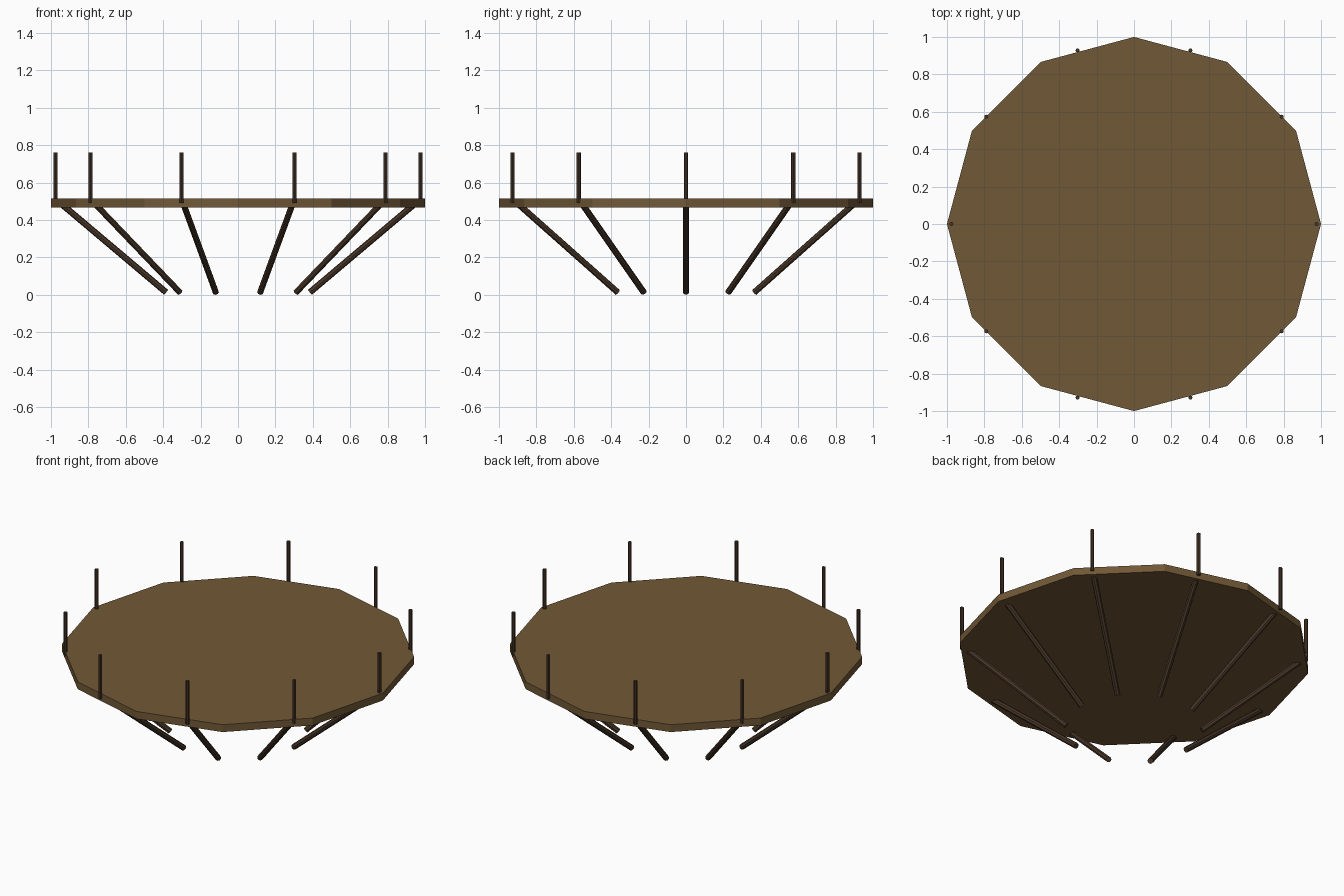
import bpy, math
from mathutils import Vector

if "Cube" in bpy.data.objects:
    bpy.data.objects.remove(bpy.data.objects["Cube"])


def material(name, rgb):
    m = bpy.data.materials.new(name)
    m.diffuse_color = (*rgb, 1)
    m.use_nodes = True
    m.node_tree.nodes["Principled BSDF"].inputs["Base Color"].default_value = m.diffuse_color
    return m


wood = material("brown wood", (0.165, 0.098, 0.037))
dark = material("dark wood", (0.068, 0.039, 0.022))


def rod(name, a, b, radius, sides, mat):
    """Flat-faced prism running from point a to point b."""
    a, b = Vector(a), Vector(b)
    d = b - a
    bpy.ops.mesh.primitive_cylinder_add(vertices=sides, radius=radius, depth=d.length,
                                        location=(a + b) / 2,
                                        rotation=d.to_track_quat('Z', 'Y').to_euler())
    ob = bpy.context.object
    ob.name = name
    ob.data.materials.append(mat)
    return ob


# Twelve-sided deck
rod("deck", (0, 0, 0.468), (0, 0, 0.514), 1.0, 12, wood)

# Ten upright posts on the rim and ten splayed legs below
for i in range(10):
    t = math.tau * i / 10
    c, s = math.cos(t), math.sin(t)
    rod(f"rim_post_{i}", (0.976 * c, 0.976 * s, 0.49), (0.976 * c, 0.976 * s, 0.76),
        0.011, 8, dark)
    rod(f"leg_{i}", (0.384 * c, 0.384 * s, 0.013), (0.947 * c, 0.947 * s, 0.488),
        0.017, 8, dark)
